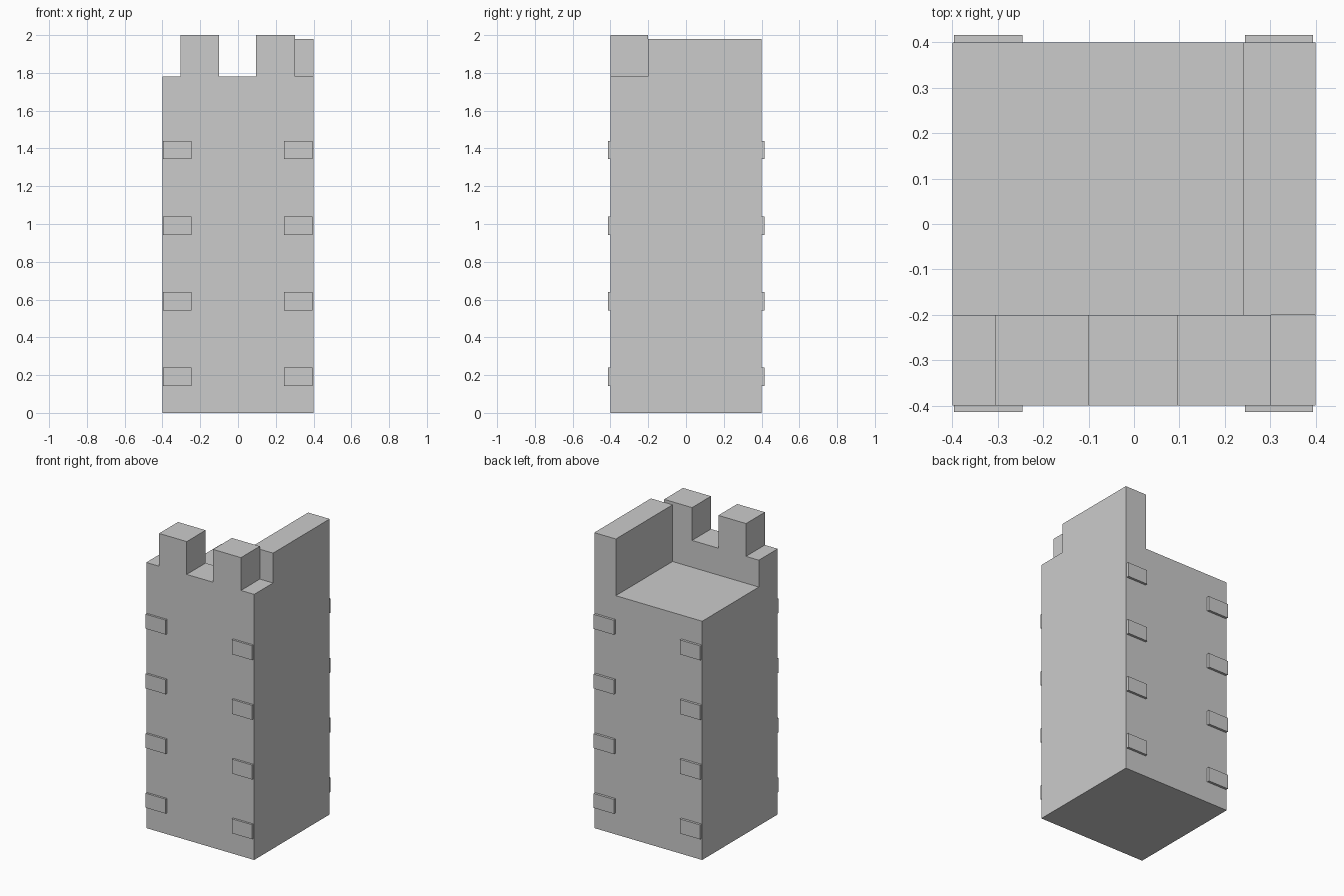
import bpy

if "Cube" in bpy.data.objects:
    bpy.data.objects.remove(bpy.data.objects["Cube"])


def box(name, x, y, z):
    """Axis-aligned box from (min, max) ranges."""
    bpy.ops.mesh.primitive_cube_add(size=1, location=[sum(r) / 2 for r in (x, y, z)])
    ob = bpy.context.object
    ob.name = name
    ob.scale = [r[1] - r[0] for r in (x, y, z)]
    bpy.ops.object.transform_apply(location=False, rotation=False, scale=True)
    return ob


# Square tower shaft
box("tower_body", (-0.4, 0.4), (-0.4, 0.4), (0, 1.6))

# Front parapet with two merlons
box("front_parapet", (-0.4, 0.4), (-0.4, -0.2), (1.6, 1.78))
for name, x in (("merlon_left", (-0.305, -0.1)), ("merlon_right", (0.095, 0.302))):
    box(name, x, (-0.4, -0.2), (1.78, 2.0))

# Tall wall along the right edge of the roof
box("right_wall", (0.24, 0.4), (-0.2, 0.4), (1.6, 1.98))

# Raised corner stones on front and back, four rows each
for row in range(4):
    z = 0.143 + 0.4 * row
    for side, x in (("left", (-0.396, -0.246)), ("right", (0.244, 0.394))):
        box(f"front_stone_{side}_{row + 1}", x, (-0.414, -0.39), (z, z + 0.097))
        box(f"back_stone_{side}_{row + 1}", x, (0.39, 0.416), (z, z + 0.097))
